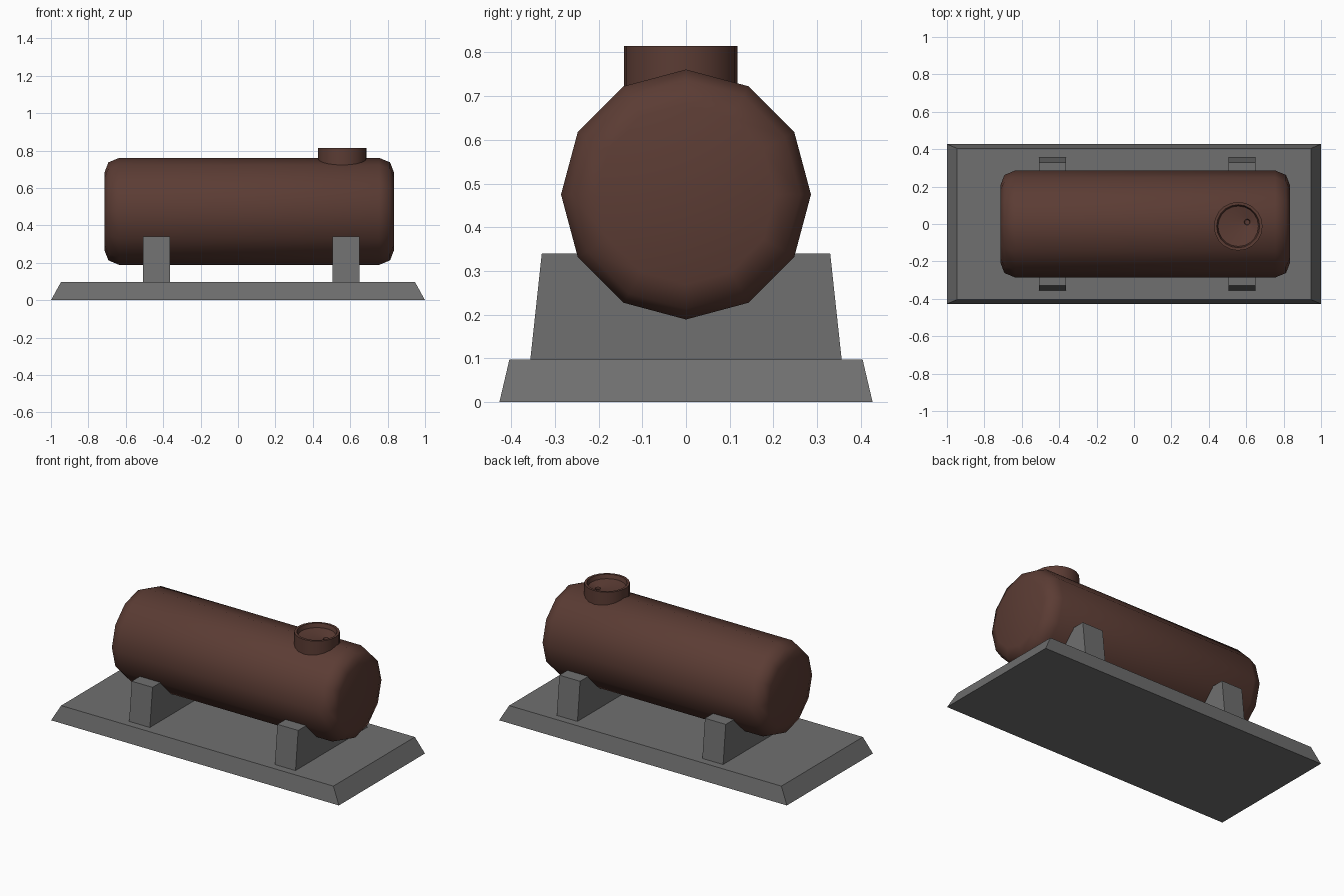
import bpy, bmesh, math
from mathutils import Matrix

if "Cube" in bpy.data.objects:
    bpy.data.objects.remove(bpy.data.objects["Cube"])


def material(name, rgb):
    m = bpy.data.materials.new(name)
    m.diffuse_color = (*rgb, 1)
    m.use_nodes = True
    m.node_tree.nodes["Principled BSDF"].inputs["Base Color"].default_value = m.diffuse_color
    return m


rust = material("rust_brown", (0.105, 0.045, 0.034))
concrete = material("concrete_grey", (0.16, 0.16, 0.16))


def finish(name, bm, mat, smooth=None):
    bmesh.ops.recalc_face_normals(bm, faces=bm.faces[:])
    me = bpy.data.meshes.new(name)
    bm.to_mesh(me)
    bm.free()
    ob = bpy.data.objects.new(name, me)
    bpy.context.collection.objects.link(ob)
    me.materials.append(mat)
    if smooth:
        bpy.ops.object.select_all(action='DESELECT')
        ob.select_set(True)
        bpy.context.view_layer.objects.active = ob
        bpy.ops.object.shade_smooth_by_angle(angle=math.radians(smooth))
    return ob


def tapered_block(name, x, bottom, top, z0, z1, mat):
    """Block whose top half-sizes differ from its bottom half-sizes."""
    bm = bmesh.new()
    bmesh.ops.create_cube(bm, size=2)
    for v in bm.verts:
        hx, hy = top if v.co.z > 0 else bottom
        v.co = (x + v.co.x * hx, v.co.y * hy, z1 if v.co.z > 0 else z0)
    finish(name, bm, mat)


def loft(name, rings, sides, mat, smooth, matrix):
    """Rings are (height, radius, centre x, centre y); both ends are capped."""
    bm = bmesh.new()
    loops = []
    for h, r, cx, cy in rings:
        loops.append([bm.verts.new((cx + r * math.cos(2 * math.pi * i / sides),
                                    cy + r * math.sin(2 * math.pi * i / sides), h))
                      for i in range(sides)])
    for a, b in zip(loops, loops[1:]):
        for i in range(sides):
            j = (i + 1) % sides
            bm.faces.new((a[i], a[j], b[j], b[i]))
    bm.faces.new(loops[0])
    bm.faces.new(loops[-1])
    bm.transform(matrix)
    finish(name, bm, mat, smooth)


# Plinth and the two saddles
tapered_block("plinth", 0, (1, 0.427), (0.946, 0.404), 0, 0.098, concrete)
for name, x in (("left_saddle", -0.435), ("right_saddle", 0.577)):
    tapered_block(name, x, (0.072, 0.357), (0.072, 0.33), 0.09, 0.34, concrete)

# Twelve-sided tank with rounded ends, lying along x
half = [(0.775, 0.205), (0.753, 0.262), (0.695, 0.286)]
profile = [(-h, r, 0, 0) for h, r in half] + [(h, r, 0, 0) for h, r in reversed(half)]
loft("tank", profile, 12, rust, 50,
     Matrix.Translation((0.06, 0, 0.475)) @ Matrix.Rotation(math.pi / 2, 4, 'Y'))

# Filler neck: raised rim and dished floor with a small off-centre drain
loft("filler_neck", [(0.68, 0.13, 0, 0), (0.815, 0.13, 0, 0), (0.815, 0.115, 0, 0),
                     (0.79, 0.108, 0, 0), (0.775, 0.016, 0.048, 0.022),
                     (0.765, 0.013, 0.048, 0.022)],
     20, rust, 50, Matrix.Translation((0.557, -0.012, 0)))
